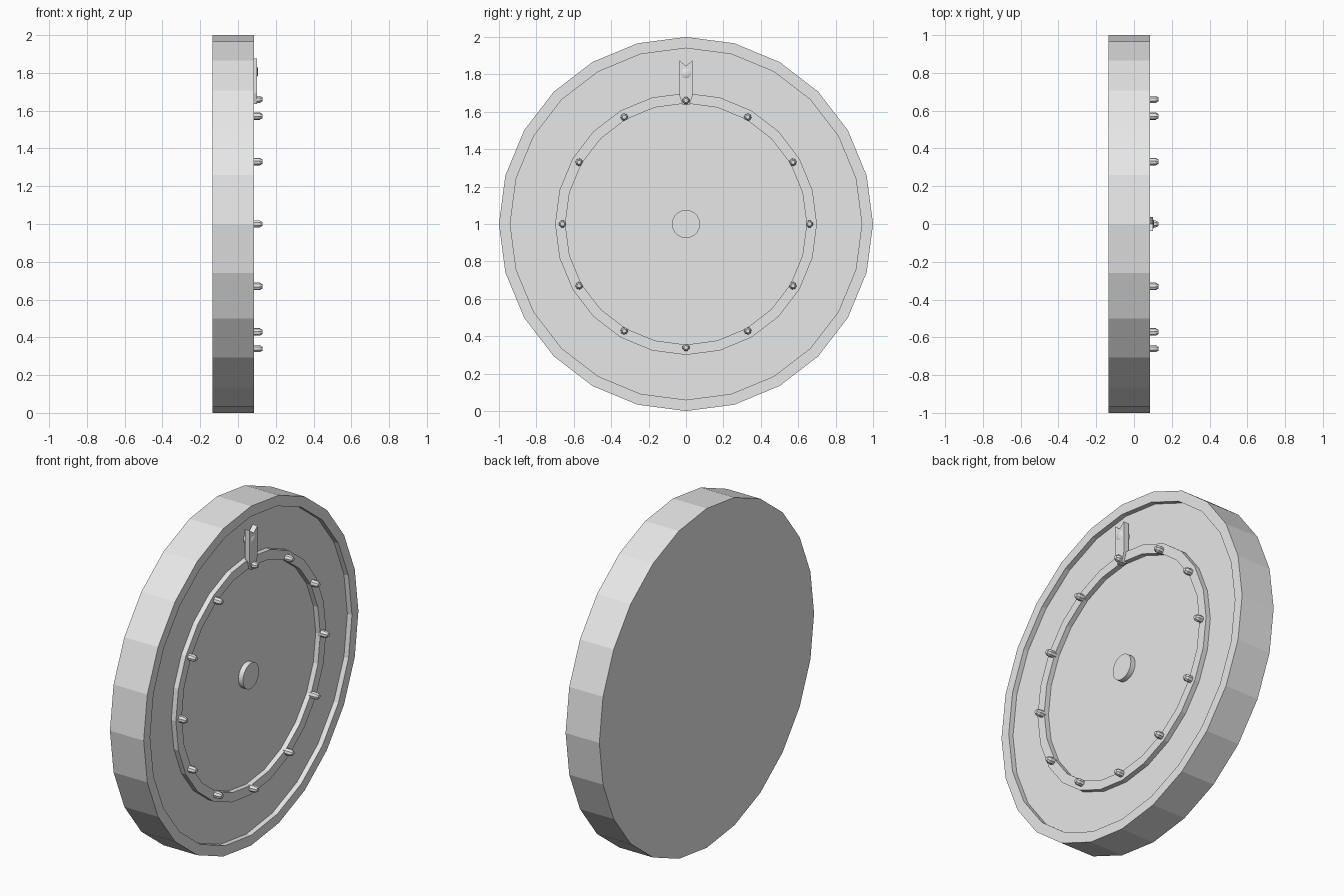
import bpy, bmesh, math
from mathutils import Matrix

cube = bpy.data.objects.get("Cube")
if cube:
    bpy.data.objects.remove(cube)

grey = bpy.data.materials.new("light_grey")
grey.use_nodes = True
grey.diffuse_color = (0.8, 0.8, 0.8, 1)
grey.node_tree.nodes["Principled BSDF"].inputs["Base Color"].default_value = (0.8, 0.8, 0.8, 1)

BACK, FLOOR, FACE = -0.135, 0.055, 0.085
CENTRE = 1.0


def finish(name, bm):
    bmesh.ops.recalc_face_normals(bm, faces=bm.faces)
    mesh = bpy.data.meshes.new(name)
    bm.to_mesh(mesh)
    bm.free()
    mesh.materials.append(grey)
    ob = bpy.data.objects.new(name, mesh)
    bpy.context.collection.objects.link(ob)
    return ob


def lathe(name, profile, sides, y=0, z=CENTRE, turn=0, closed=False):
    """Turn a profile of (radius, x) points about an axis along x."""
    bm = bmesh.new()
    verts = [bm.verts.new((x, 0, r)) for r, x in profile]
    pairs = list(zip(verts, verts[1:]))
    if closed:
        pairs.append((verts[-1], verts[0]))
    edges = [bm.edges.new(p) for p in pairs]
    bmesh.ops.spin(bm, geom=verts + edges, cent=(0, 0, 0), axis=(1, 0, 0),
                   angle=math.tau, steps=sides, use_duplicate=False)
    bmesh.ops.remove_doubles(bm, verts=bm.verts, dist=0.0001)
    bm.transform(Matrix.Translation((0, y, z)) @ Matrix.Rotation(turn, 4, 'X'))
    return finish(name, bm)


# Wheel body with a raised outer rim
lathe("wheel_body", [(0, BACK), (1, BACK), (1, FACE), (0.94, FACE),
                     (0.94, FLOOR), (0, FLOOR)], 24)

# Raised ring that carries the pegs
lathe("peg_ring", [(0.70, FLOOR - 0.01), (0.70, FACE), (0.645, FACE),
                   (0.645, FLOOR - 0.01)], 24, closed=True)

# Centre hub
lathe("hub", [(0.075, FLOOR - 0.01), (0.075, FACE), (0, FACE)], 32)

# Twelve pegs with chamfered tips
for i in range(12):
    a = math.tau * i / 12
    lathe(f"peg_{i + 1}", [(0.02, FACE - 0.01), (0.02, 0.115), (0.011, 0.13), (0, 0.13)],
          8, -0.66 * math.sin(a), CENTRE + 0.66 * math.cos(a), a + math.pi / 8)

# Pointer arm with a notched top and a tapered tip
bm = bmesh.new()
half = [(0.036, 1.875), (0.036, 1.69), (0.018, 1.635)]
outline = [(0, 1.845)] + half + [(-y, z) for y, z in reversed(half)]
face = bm.faces.new([bm.verts.new((0.07, y, z)) for y, z in outline])
grown = bmesh.ops.extrude_face_region(bm, geom=[face], use_keep_orig=True)["geom"]
bmesh.ops.translate(bm, vec=(0.031, 0, 0),
                    verts=[g for g in grown if isinstance(g, bmesh.types.BMVert)])
finish("pointer", bm)

# Pivot post with a low domed head
pivot = lathe("pointer_pivot", [(0.028, FLOOR - 0.01), (0.028, 0.1), (0.02, 0.105), (0, 0.107)],
              16, z=1.805)
bpy.context.view_layer.objects.active = pivot
pivot.select_set(True)
bpy.ops.object.shade_smooth_by_angle(angle=math.radians(40))
